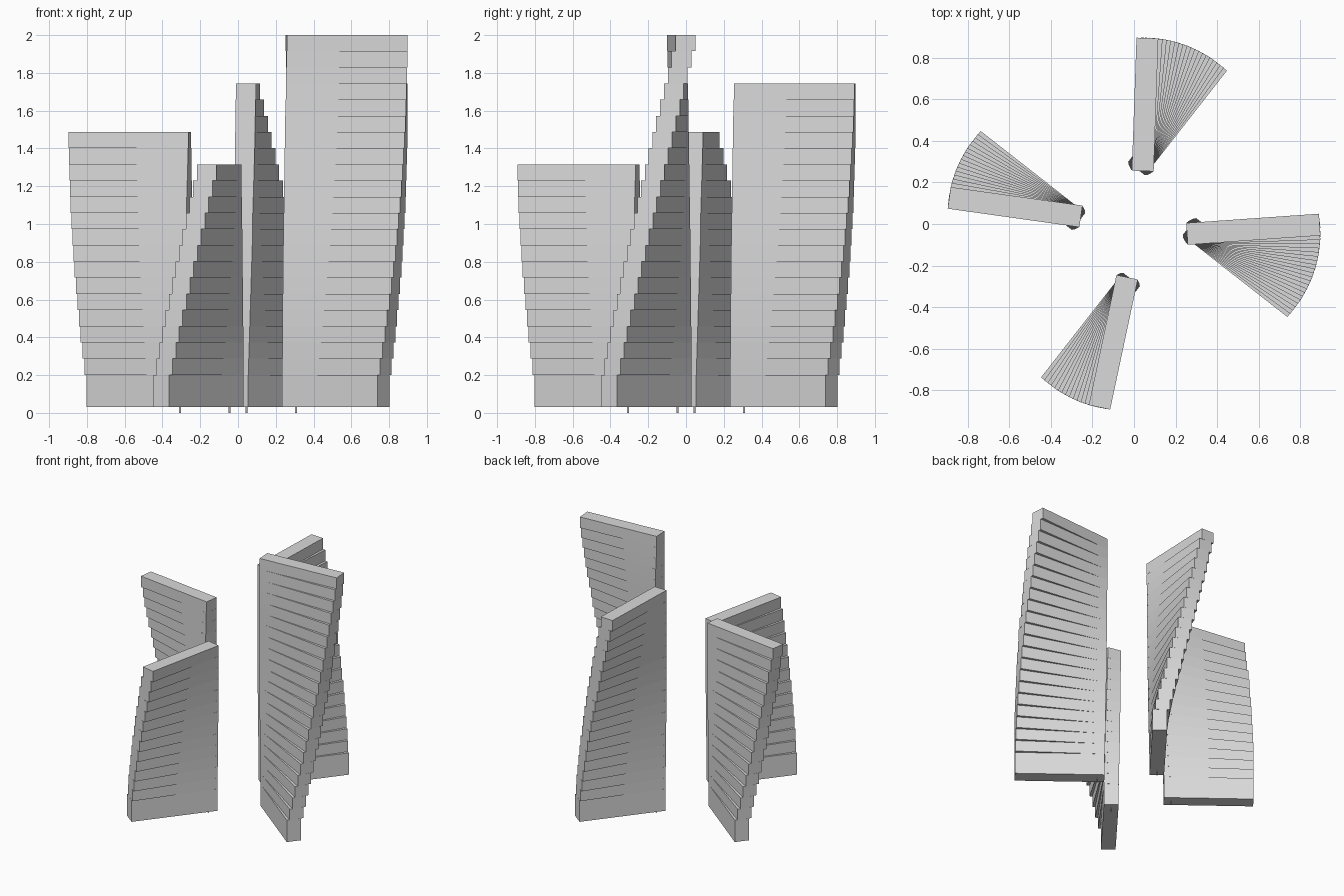
import bpy
from math import radians
from mathutils import Matrix

cube = bpy.data.objects.get("Cube")
if cube:
    bpy.data.objects.remove(cube, do_unlink=True)

grey = bpy.data.materials.new("light_grey")
grey.use_nodes = True
grey.diffuse_color = (0.7, 0.7, 0.7, 1)
grey.node_tree.nodes["Principled BSDF"].inputs["Base Color"].default_value = (0.7, 0.7, 0.7, 1)

PIVOT = Matrix.Translation((0.307, -0.044, 0))
INNER, OUTER, THICK = -0.052, 0.588, 0.105   # slab reach either side of its pivot
BASE_Z, STEP = 0.03, 0.0857                  # ground gap and storey height
START, TWIST = -38, 2                        # degrees


def finish(obj, name, matrix):
    obj.name = name
    obj.matrix_world = matrix
    obj.data.materials.append(grey)


def slab(name, quarter, angle, z0, z1):
    """Box turned about the tower pivot."""
    bpy.ops.mesh.primitive_cube_add(size=1)
    place = Matrix.Translation(((INNER + OUTER) / 2, 0, (z0 + z1) / 2))
    size = Matrix.Diagonal((OUTER - INNER, THICK, z1 - z0, 1))
    finish(bpy.context.object, name,
           quarter @ PIVOT @ Matrix.Rotation(radians(angle), 4, "Z") @ place @ size)


# Four twisting towers, alike but for their number of storeys
towers = {"left": (0, 22), "back": (90, 19), "right": (180, 16), "front": (270, 14)}
for side, (turn, storeys) in towers.items():
    quarter = Matrix.Rotation(radians(turn), 4, "Z")
    for i in range(storeys):
        top = BASE_Z + (i + 2) * STEP
        # the ground storey is twice as tall
        bottom = top - STEP if i else BASE_Z
        slab(f"{side}_tower_slab_{i + 1}", quarter, START + TWIST * i, bottom, top)
    # thin axle that lifts the tower off the ground
    bpy.ops.mesh.primitive_cylinder_add(vertices=12, radius=0.005, depth=0.1)
    finish(bpy.context.object, f"{side}_tower_axle",
           quarter @ PIVOT @ Matrix.Translation((0, 0, 0.05)))
